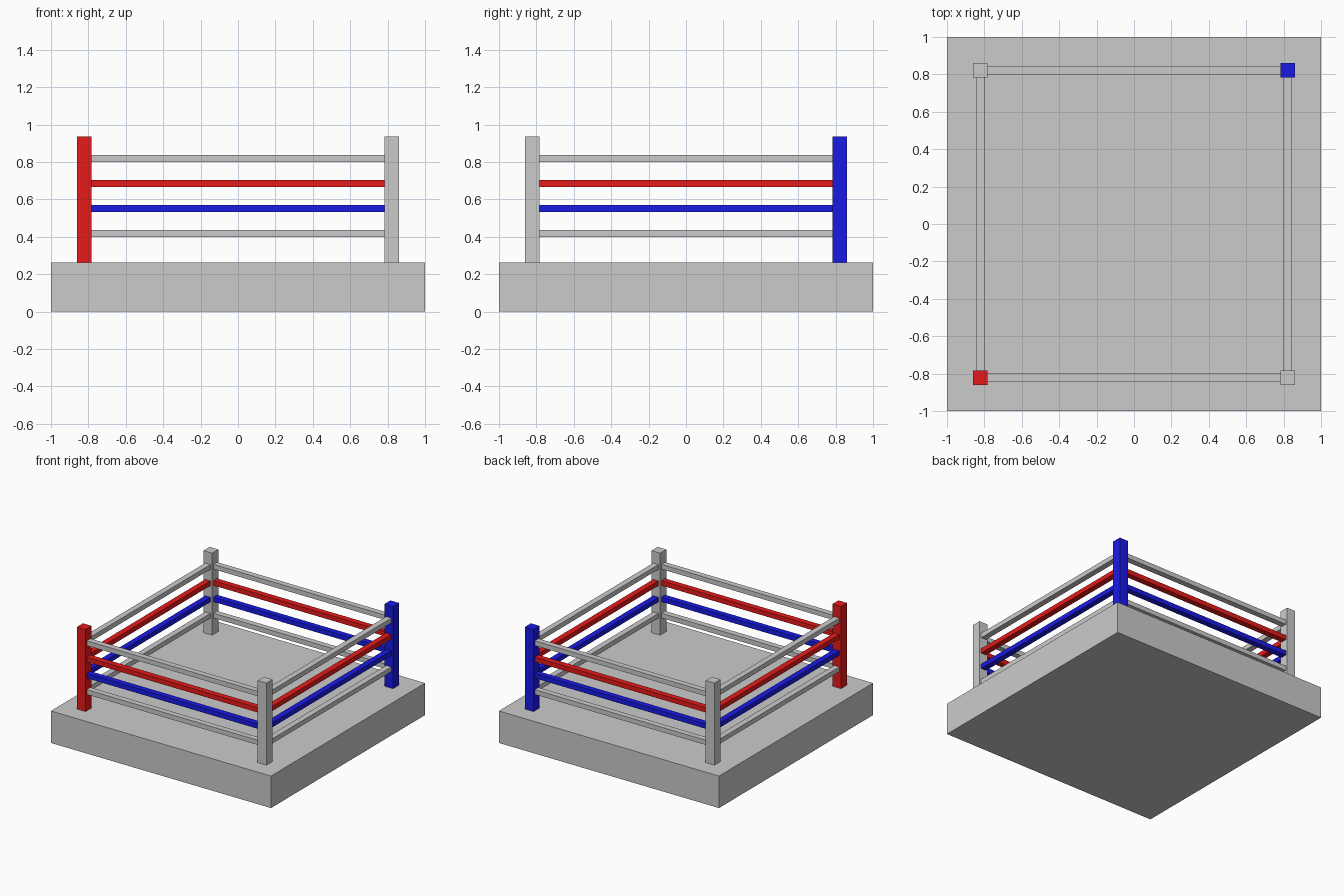
import bpy

if "Cube" in bpy.data.objects:
    bpy.data.objects.remove(bpy.data.objects["Cube"])


def material(name, color):
    m = bpy.data.materials.new(name)
    m.diffuse_color = color
    m.use_nodes = True
    m.node_tree.nodes["Principled BSDF"].inputs["Base Color"].default_value = m.diffuse_color
    return m


RED = material("red", (0.8, 0.01, 0.01, 1))
BLUE = material("blue", (0.01, 0.01, 0.8, 1))


def box(name, center, size, mat=None):
    bpy.ops.mesh.primitive_cube_add(size=1, location=center)
    ob = bpy.context.object
    ob.name = name
    ob.scale = size
    bpy.ops.object.transform_apply(location=False, rotation=False, scale=True)
    if mat:
        ob.data.materials.append(mat)
    return ob


BASE_TOP, POST_TOP = 0.263, 0.937
POST = 0.822          # post centre distance from the axes
POST_W = 0.079

# Platform
box("platform", (0, 0, BASE_TOP / 2), (2, 2, BASE_TOP))

# Corner posts: red front left, blue back right, the others grey
for name, sx, sy, mat in (("front_left_post", -1, -1, RED),
                          ("front_right_post", 1, -1, None),
                          ("back_right_post", 1, 1, BLUE),
                          ("back_left_post", -1, 1, None)):
    box(name, (sx * POST, sy * POST, (BASE_TOP + POST_TOP) / 2),
        (POST_W, POST_W, POST_TOP - BASE_TOP), mat)

# Four square-section ropes per side, running between the post faces
length = 2 * POST - POST_W + 0.004
rope_w, rope_h = 0.048, 0.039
for label, z, mat in (("lowest", 0.418, None), ("lower", 0.551, BLUE),
                      ("upper", 0.685, RED), ("highest", 0.819, None)):
    for side, s in (("front", -1), ("back", 1)):
        box(f"{side}_{label}_rope", (0, s * POST, z), (length, rope_w, rope_h), mat)
    for side, s in (("left", -1), ("right", 1)):
        box(f"{side}_{label}_rope", (s * POST, 0, z), (rope_w, length, rope_h), mat)
